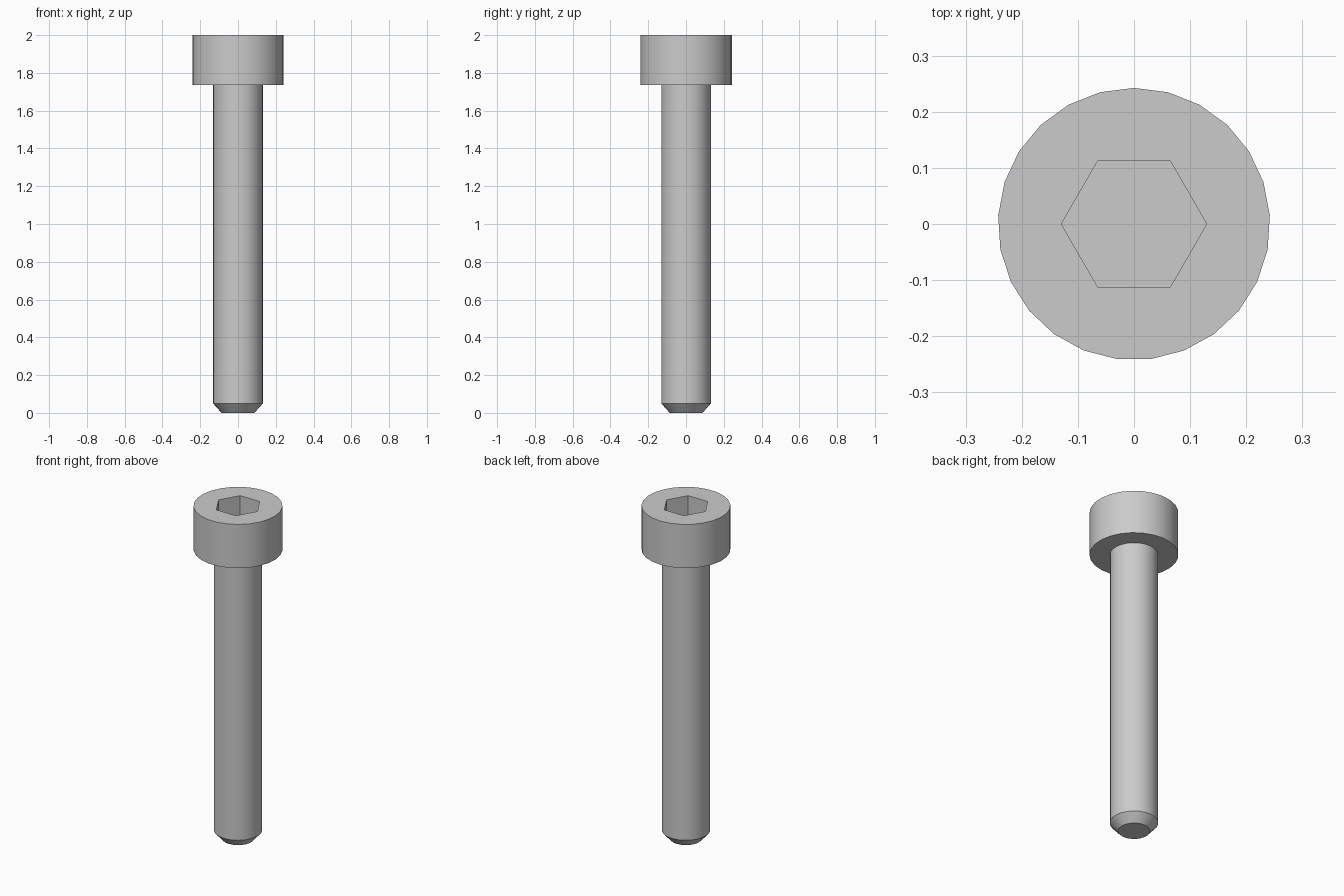
import bpy, bmesh, math

cube = bpy.data.objects.get("Cube")
if cube:
    bpy.data.objects.remove(cube, do_unlink=True)

SIDES = 25
HEAD_R, SHAFT_R, TIP_R, SOCKET_R = 0.2425, 0.132, 0.087, 0.1295
TOP, HEAD_BASE, CHAMFER, SOCKET_FLOOR = 2.0, 1.737, 0.05, 1.87

steel = bpy.data.materials.new("steel grey")
steel.use_nodes = True
grey = (0.6, 0.6, 0.6, 1)
steel.diffuse_color = grey
steel.node_tree.nodes["Principled BSDF"].inputs["Base Color"].default_value = grey


def ring(bm, radius, z, sides=SIDES, start=math.pi / 2):
    """Closed loop of vertices; returns the vertices and their edges."""
    angles = [start + math.tau * i / sides for i in range(sides)]
    verts = [bm.verts.new((radius * math.cos(a), radius * math.sin(a), z)) for a in angles]
    edges = [bm.edges.new((verts[i - 1], verts[i])) for i in range(sides)]
    return verts, edges


def wall(bm, lower, upper):
    """Quads between two rings with the same number of sides."""
    a, b = lower[0], upper[0]
    for i in range(len(a)):
        bm.faces.new((a[i - 1], a[i], b[i], b[i - 1]))


def finish(bm, name):
    bmesh.ops.recalc_face_normals(bm, faces=bm.faces)
    mesh = bpy.data.meshes.new(name)
    bm.to_mesh(mesh)
    bm.free()
    mesh.materials.append(steel)
    obj = bpy.data.objects.new(name, mesh)
    bpy.context.collection.objects.link(obj)
    bpy.ops.object.select_all(action='DESELECT')
    obj.select_set(True)
    bpy.context.view_layer.objects.active = obj
    bpy.ops.object.shade_smooth_by_angle(angle=math.radians(30))


# Head: round wall, ring-shaped underside and top face with a hexagonal socket
bm = bmesh.new()
neck = ring(bm, SHAFT_R, HEAD_BASE)
base = ring(bm, HEAD_R, HEAD_BASE)
rim = ring(bm, HEAD_R, TOP)
mouth = ring(bm, SOCKET_R, TOP, 6, 0)
floor = ring(bm, SOCKET_R, SOCKET_FLOOR, 6, 0)
wall(bm, neck, base)
wall(bm, base, rim)
bmesh.ops.triangle_fill(bm, edges=rim[1] + mouth[1], use_beauty=True, normal=(0, 0, 1))
wall(bm, mouth, floor)
bm.faces.new(floor[0])
finish(bm, "socket_head")

# Shaft: plain cylinder with a chamfered tip
bm = bmesh.new()
tip = ring(bm, TIP_R, 0)
shoulder = ring(bm, SHAFT_R, CHAMFER)
neck = ring(bm, SHAFT_R, HEAD_BASE)
bm.faces.new(tip[0])
wall(bm, tip, shoulder)
wall(bm, shoulder, neck)
finish(bm, "shaft")
